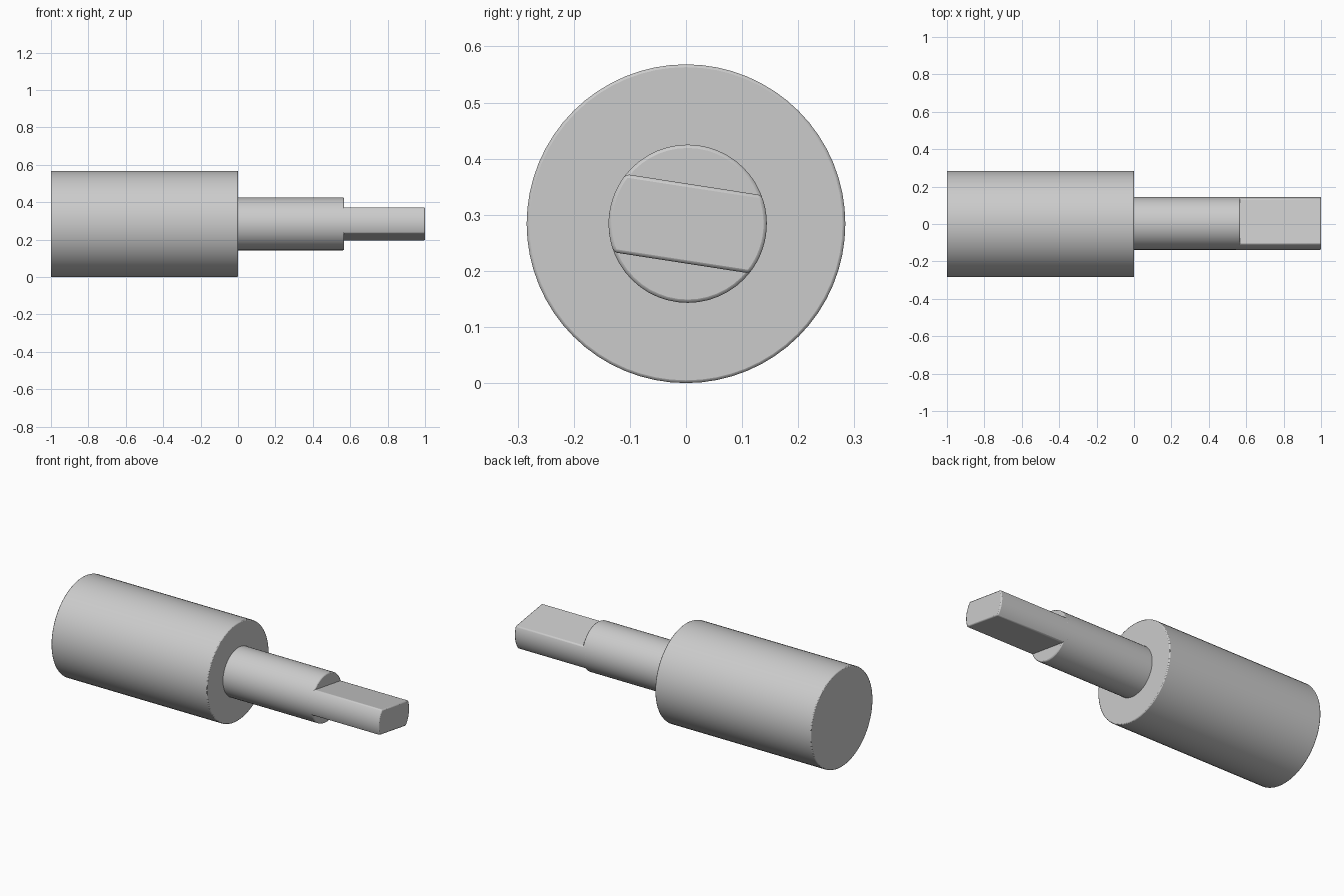
import bpy, bmesh, math

if "Cube" in bpy.data.objects:
    bpy.data.objects.remove(bpy.data.objects["Cube"])

CENTRE_Z = 0.284
TILT = math.radians(-8.8)

steel = bpy.data.materials.new("plain grey")
steel.diffuse_color = (0.6, 0.6, 0.6, 1)
steel.use_nodes = True
steel.node_tree.nodes["Principled BSDF"].inputs["Base Color"].default_value = steel.diffuse_color


def prism(name, profile, x0, x1, y=0.0, bevel=0.006):
    """Extrude a (y, z) profile along x, with softened edges."""
    bm = bmesh.new()
    face = bm.faces.new([bm.verts.new((x0, y + p, CENTRE_Z + q)) for p, q in profile])
    ext = bmesh.ops.extrude_face_region(bm, geom=[face])
    moved = [v for v in ext["geom"] if isinstance(v, bmesh.types.BMVert)]
    bmesh.ops.translate(bm, vec=(x1 - x0, 0, 0), verts=moved)
    bmesh.ops.recalc_face_normals(bm, faces=bm.faces)
    mesh = bpy.data.meshes.new(name)
    bm.to_mesh(mesh)
    bm.free()
    mesh.materials.append(steel)
    ob = bpy.data.objects.new(name, mesh)
    bpy.context.collection.objects.link(ob)
    mod = ob.modifiers.new("soft edges", "BEVEL")
    mod.width = bevel
    mod.segments = 2
    mod.limit_method = "ANGLE"
    mod.angle_limit = math.radians(35)
    bpy.ops.object.select_all(action="DESELECT")
    ob.select_set(True)
    bpy.context.view_layer.objects.active = ob
    bpy.ops.object.shade_smooth_by_angle(angle=math.radians(35))
    return ob


def arc(radius, start, end, steps):
    return [(radius * math.cos(start + (end - start) * i / steps),
             radius * math.sin(start + (end - start) * i / steps)) for i in range(steps + 1)]


# Thick cylindrical body and thinner shaft
prism("body", arc(0.284, 0, math.tau, 64)[:-1], -1.0, 0.0, bevel=0.005)
prism("shaft", arc(0.141, 0, math.tau, 48)[:-1], -0.02, 0.568, y=0.003)

# Flattened drive end: two flats joined by the shaft's round sides
half = math.radians(30)
tang = arc(0.141, TILT - half, TILT + half, 12) + arc(0.141, TILT + math.pi - half, TILT + math.pi + half, 12)
prism("drive_tang", tang, 0.54, 1.0, y=0.003)
